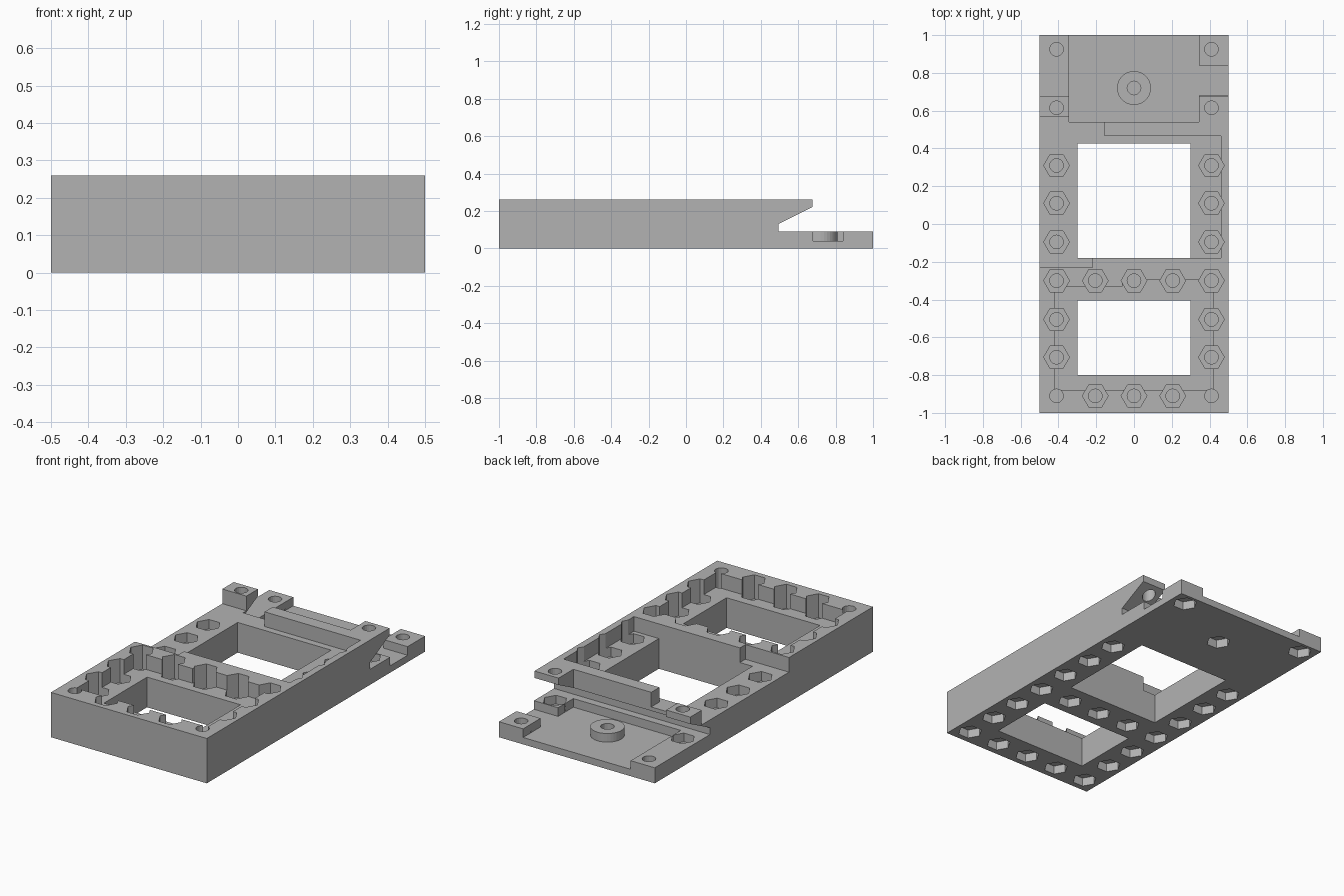
import bpy, bmesh, math
from mathutils import Matrix

if "Cube" in bpy.data.objects:
    bpy.data.objects.remove(bpy.data.objects["Cube"])

grey = bpy.data.materials.new("plain_grey")
grey.diffuse_color = (0.45, 0.45, 0.45, 1)
grey.use_nodes = True
grey.node_tree.nodes["Principled BSDF"].inputs["Base Color"].default_value = grey.diffuse_color


def make_object(name, bm):
    bmesh.ops.recalc_face_normals(bm, faces=bm.faces)
    mesh = bpy.data.meshes.new(name)
    bm.to_mesh(mesh)
    bm.free()
    ob = bpy.data.objects.new(name, mesh)
    mesh.materials.append(grey)
    bpy.context.collection.objects.link(ob)
    return ob


def box(x0, x1, y0, y1, z0, z1):
    bm = bmesh.new()
    m = Matrix.Translation(((x0 + x1) / 2, (y0 + y1) / 2, (z0 + z1) / 2))
    m = m @ Matrix.Diagonal((x1 - x0, y1 - y0, z1 - z0, 1))
    bmesh.ops.create_cube(bm, size=1, matrix=m)
    return make_object("cutter", bm)


def prisms(points, radius, sides, z0, z1):
    """Upright prisms at every point; six sides have corners left and right."""
    bm = bmesh.new()
    for x, y in points:
        ring = [bm.verts.new((x + radius * math.cos(2 * math.pi * i / sides),
                              y + radius * math.sin(2 * math.pi * i / sides), z0))
                for i in range(sides)]
        face = bm.faces.new(ring)
        ext = bmesh.ops.extrude_face_region(bm, geom=[face])
        for v in ext["geom"]:
            if isinstance(v, bmesh.types.BMVert):
                v.co.z = z1
    return make_object("cutter", bm)


def combine(ob, tool, operation="DIFFERENCE"):
    mod = ob.modifiers.new("bool", "BOOLEAN")
    mod.object = tool
    mod.operation = operation
    mod.solver = "EXACT"
    dg = bpy.context.evaluated_depsgraph_get()
    mesh = bpy.data.meshes.new_from_object(ob.evaluated_get(dg))
    ob.modifiers.clear()
    ob.data = mesh
    bpy.data.objects.remove(tool)


# Hole positions
nuts = [(s * 0.41, y) for s in (-1, 1) for y in (-0.705, -0.505, -0.3, -0.095, 0.11, 0.31)]
nuts += [(x, y) for x in (-0.205, 0, 0.205) for y in (-0.3, -0.91)]
corners = [(s * 0.41, y) for s in (-1, 1) for y in (-0.91, 0.925)]
centre = [(0, 0.72)]
arms = [(-0.41, 0.615), (0.41, 0.615)]

# Body: side profile with slanted undercut at the back, extruded along x
profile = [(-1, 0), (1, 0), (1, 0.09), (0.495, 0.09), (0.495, 0.13),
           (0.675, 0.22), (0.675, 0.26), (-1, 0.26)]
bm = bmesh.new()
face = bm.faces.new([bm.verts.new((-0.5, y, z)) for y, z in profile])
ext = bmesh.ops.extrude_face_region(bm, geom=[face])
bmesh.ops.translate(bm, vec=(1, 0, 0),
                    verts=[v for v in ext["geom"] if isinstance(v, bmesh.types.BMVert)])
body = make_object("frame_body", bm)

FLOOR = 0.175
for dims in [
    # two open windows
    (-0.3, 0.3, -0.18, 0.425, -1, 1),
    (-0.3, 0.3, -0.8, -0.405, -1, 1),
    # large recess around the rear window, open on the left
    (-0.6, -0.22, -0.23, 0.465, FLOOR, 1),
    (-0.25, 0.46, -0.18, 0.465, FLOOR, 1),
    (-0.6, -0.155, 0.45, 0.57, FLOOR, 1),
    # recess around the front window
    (-0.42, 0.42, -0.88, -0.33, FLOOR, 1),
    (-0.06, 0.42, -0.4, -0.297, FLOOR, 1),
    # back tray and its side gap
    (-0.345, 0.345, 0.54, 1.2, 0.04, 1),
    (0.3, 0.6, 0.68, 0.84, 0.04, 0.13),
]:
    combine(body, box(*dims))

# Round boss in the back tray
combine(body, prisms(centre, 0.09, 32, 0.02, 0.09), "UNION")

# Hex pockets above and below, round shafts between, thin web left in each
combine(body, prisms(nuts, 0.068, 6, 0.12, 1))
combine(body, prisms(nuts + corners + centre, 0.066, 6, -1, 0.05))
combine(body, prisms(nuts + corners + centre, 0.036, 20, 0.056, 1))
combine(body, prisms(arms, 0.036, 20, 0.12, 1))
combine(body, prisms(arms, 0.066, 6, 0.04, 0.13))
